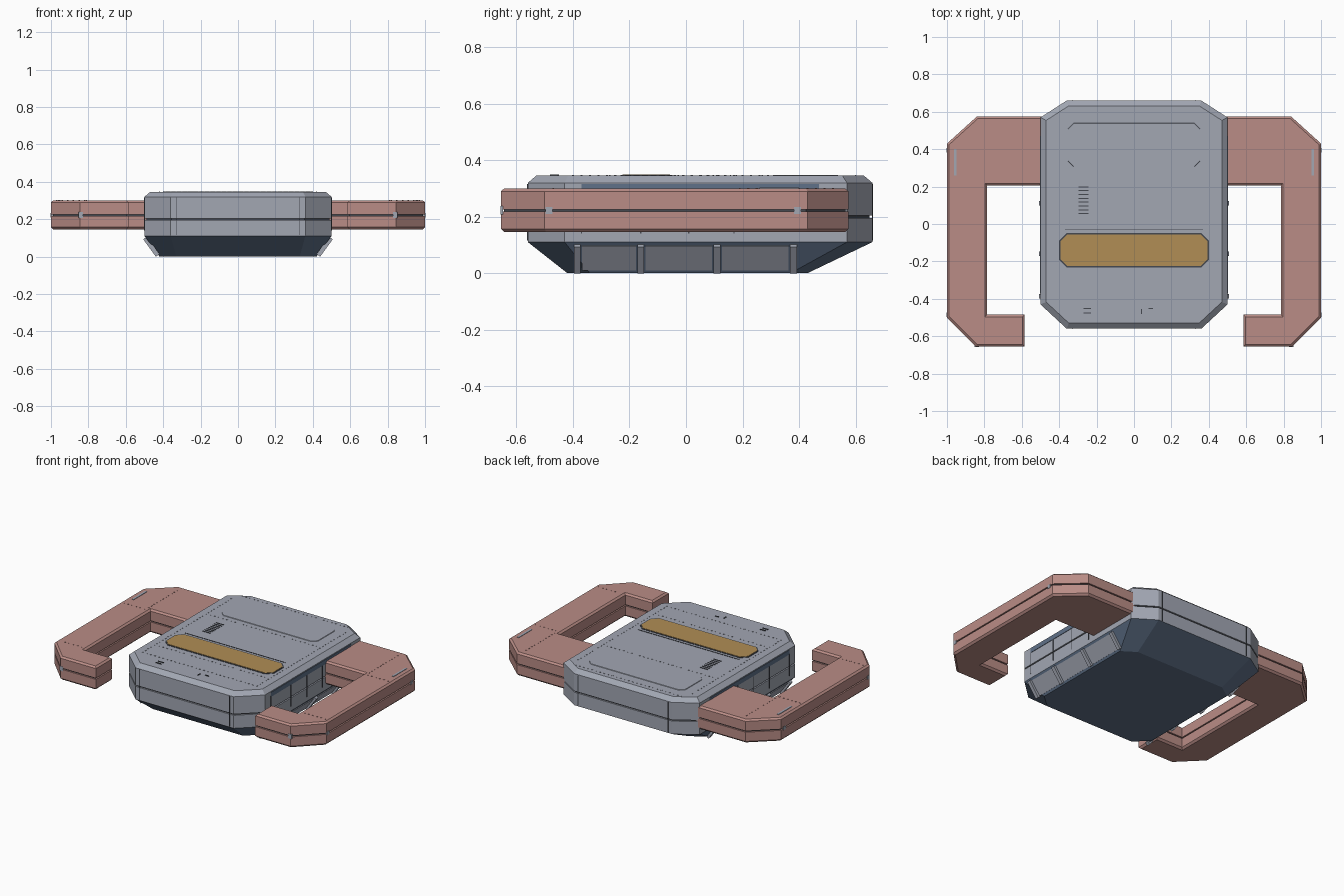
import bpy, bmesh
from mathutils import Matrix, Vector

cube = bpy.data.objects.get("Cube")
if cube:
    bpy.data.objects.remove(cube, do_unlink=True)


def material(name, rgb):
    m = bpy.data.materials.new(name)
    m.use_nodes = True
    m.diffuse_color = (*rgb, 1)
    m.node_tree.nodes["Principled BSDF"].inputs["Base Color"].default_value = (*rgb, 1)
    return m


GREY = material("hull_grey", (0.36, 0.385, 0.45))
PINK = material("arm_pink", (0.49, 0.265, 0.24))
GOLD = material("hatch_gold", (0.44, 0.27, 0.09))
BLUE = material("belly_blue", (0.115, 0.165, 0.25))
DARK = material("seam_dark", (0.06, 0.066, 0.08))


def finish(name, bm, mats, mirror):
    bmesh.ops.recalc_face_normals(bm, faces=bm.faces)
    me = bpy.data.meshes.new(name)
    bm.to_mesh(me)
    bm.free()
    for m in mats:
        me.materials.append(m)
    ob = bpy.data.objects.new(name, me)
    bpy.context.collection.objects.link(ob)
    if mirror:
        ob.modifiers.new("mirror", "MIRROR").use_mirror_merge = False
    return ob


def inset(pts, d):
    """Move every edge of a counter-clockwise outline inwards by d."""
    out = []
    for i, p in enumerate(pts):
        p = Vector(p)
        a = (p - Vector(pts[i - 1])).normalized()
        b = (Vector(pts[(i + 1) % len(pts)]) - p).normalized()
        na, nb = Vector((-a.y, a.x)), Vector((-b.y, b.x))
        out.append(p + (na + nb) * d / (1 + na.dot(nb)))
    return out


def loft(name, rings, mats, mirror=False):
    """Stack outlines; each ring is (outline, height, material index above it)."""
    bm = bmesh.new()
    loops = [[bm.verts.new((p[0], p[1], z)) for p in pts] for pts, z, _ in rings]
    bm.faces.new(loops[0][::-1]).material_index = rings[0][2]
    bm.faces.new(loops[-1]).material_index = rings[-1][2]
    n = len(loops[0])
    for low, high, ring in zip(loops, loops[1:], rings):
        for i in range(n):
            j = (i + 1) % n
            bm.faces.new((low[i], low[j], high[j], high[i])).material_index = ring[2]
    return finish(name, bm, mats, mirror)


def boxes(name, mat, items, mirror=False, matrix=Matrix()):
    """One object from many (centre, size) boxes."""
    bm = bmesh.new()
    for centre, size in items:
        m = matrix @ Matrix.Translation(centre) @ Matrix.Diagonal((*size, 1))
        bmesh.ops.create_cube(bm, size=1, matrix=m)
    return finish(name, bm, [mat], mirror)


def octagon(hx, y0, y1, cx, cy0, cy1):
    return [(-hx + cx, y0), (hx - cx, y0), (hx, y0 + cy0), (hx, y1 - cy1),
            (hx - cx, y1), (-hx + cx, y1), (-hx, y1 - cy1), (-hx, y0 + cy0)]


def grooved(pts, z0, z1, seam, bevel, bottom):
    """Rings of a slab with bevelled rims and a dark seam round its side."""
    low = [(inset(pts, bottom), z0, 0), (pts, z0 + bottom, 0)] if bottom else [(pts, z0, 0)]
    cut = inset(pts, 0.01)
    return low + [(pts, seam - 0.004, 0), (cut, seam - 0.004, 1), (cut, seam + 0.004, 0),
                  (pts, seam + 0.004, 0), (pts, z1 - bevel * 0.85, 0), (inset(pts, bevel), z1, 0)]


# Hull and tapered belly
TOP = 0.345
hull = octagon(0.5, -0.56, 0.66, 0.14, 0.13, 0.09)
loft("hull", grooved(hull, 0.11, TOP, 0.2, 0.03, 0), [GREY, DARK])
keel = octagon(0.42, -0.42, 0.43, 0.09, 0.08, 0.06)
loft("belly", [(keel, 0, 0), (hull, 0.11, 0)], [BLUE])

# Hooked arms
arm = [(0.47, 0.205), (0.785, 0.205), (0.785, -0.485), (0.585, -0.485), (0.585, -0.655),
       (0.845, -0.655), (1, -0.5), (1, 0.43), (0.84, 0.575), (0.47, 0.575)]
loft("arms", grooved(arm, 0.145, 0.3, 0.222, 0.012, 0.012), [PINK, DARK], True)

# Gold hatch with its dark rim
rim = octagon(0.4, -0.232, -0.048, 0.04, 0.04, 0.04)
loft("hatch_rim", [(rim, TOP - 0.002, 0), (rim, TOP + 0.002, 0)], [DARK])
pane = inset(rim, 0.008)
loft("hatch", [(pane, TOP - 0.002, 0), (pane, TOP + 0.004, 0)], [GOLD])

# Raised rear deck panel
deck = octagon(0.355, 0.305, 0.54, 0.03, 0.03, 0.03)
loft("deck_panel", [(deck, TOP - 0.002, 0), (inset(deck, 0.003), TOP + 0.003, 0)], [GREY])

# Rivet rows on the deck
rivets = []
for y in (0.6, 0.27, -0.27, -0.4):
    rivets += [((-0.39 + 0.03 * i, y, TOP), (0.008, 0.005, 0.004)) for i in range(27)]
for x in (-0.42, 0.42):
    rivets += [((x, -0.4 + 0.03 * i, TOP), (0.005, 0.008, 0.004)) for i in range(32)]
boxes("deck_rivets", GREY, rivets)

# Vent slats and small deck fittings
slats = [((-0.27, 0.055 + 0.0205 * i, TOP), (0.055, 0.005, 0.006)) for i in range(8)]
boxes("vent_slats", DARK, slats)
fittings = [((0, -0.028, TOP), (0.74, 0.005, 0.004)),
            ((-0.25, -0.452, TOP), (0.04, 0.006, 0.008)), ((-0.25, -0.475, TOP), (0.04, 0.006, 0.008)),
            ((0.04, -0.468, TOP), (0.006, 0.025, 0.008)), ((0.09, -0.452, TOP), (0.025, 0.006, 0.008))]
boxes("deck_fittings", DARK, fittings)

# Upright seams on the front and back of the hull
boxes("hull_seams", DARK, [((0.33, y, 0.215), (0.005, 0.004, 0.2)) for y in (-0.56, 0.66)], True)

# Side panels between hull and arm
boxes("side_strip", BLUE, [((0.5, 0.05, 0.3), (0.006, 0.84, 0.03))], True)
boxes("side_seams", DARK, [((0.5, y, 0.215), (0.005, 0.005, 0.15)) for y in (-0.37, -0.16, 0.01, 0.17)], True)

# Ribbed plates on the sloping belly sides
slope = Matrix.Translation((0.46, 0, 0.055)) @ Matrix.Rotation(0.629, 4, "Y")
bays = [-0.385, -0.16, 0.11, 0.38]
plates = [((0, (a + b) / 2, 0), (0.008, b - a - 0.035, 0.105)) for a, b in zip(bays, bays[1:])]
boxes("belly_plates", GREY, plates, True, slope)
boxes("belly_ribs", GREY, [((0.004, y, 0), (0.024, 0.024, 0.115)) for y in bays], True, slope)

# Arm slots, clips and rivets
boxes("arm_slots", GREY, [((0.955, 0.33, 0.3), (0.014, 0.14, 0.006))], True)
clips = [((0.84, -0.652, 0.222), (0.025, 0.01, 0.03)),
         ((0.997, -0.485, 0.222), (0.01, 0.025, 0.024)), ((0.997, 0.395, 0.222), (0.01, 0.025, 0.024))]
boxes("arm_clips", GREY, clips, True)
studs = [((0.81, 0.22 + 0.03 * i, 0.3), (0.005, 0.008, 0.004)) for i in range(11)]
studs += [((0.82 + 0.03 * i, y, 0.3), (0.008, 0.005, 0.004)) for i in range(6) for y in (0.19, -0.47)]
boxes("arm_rivets", PINK, studs, True)
